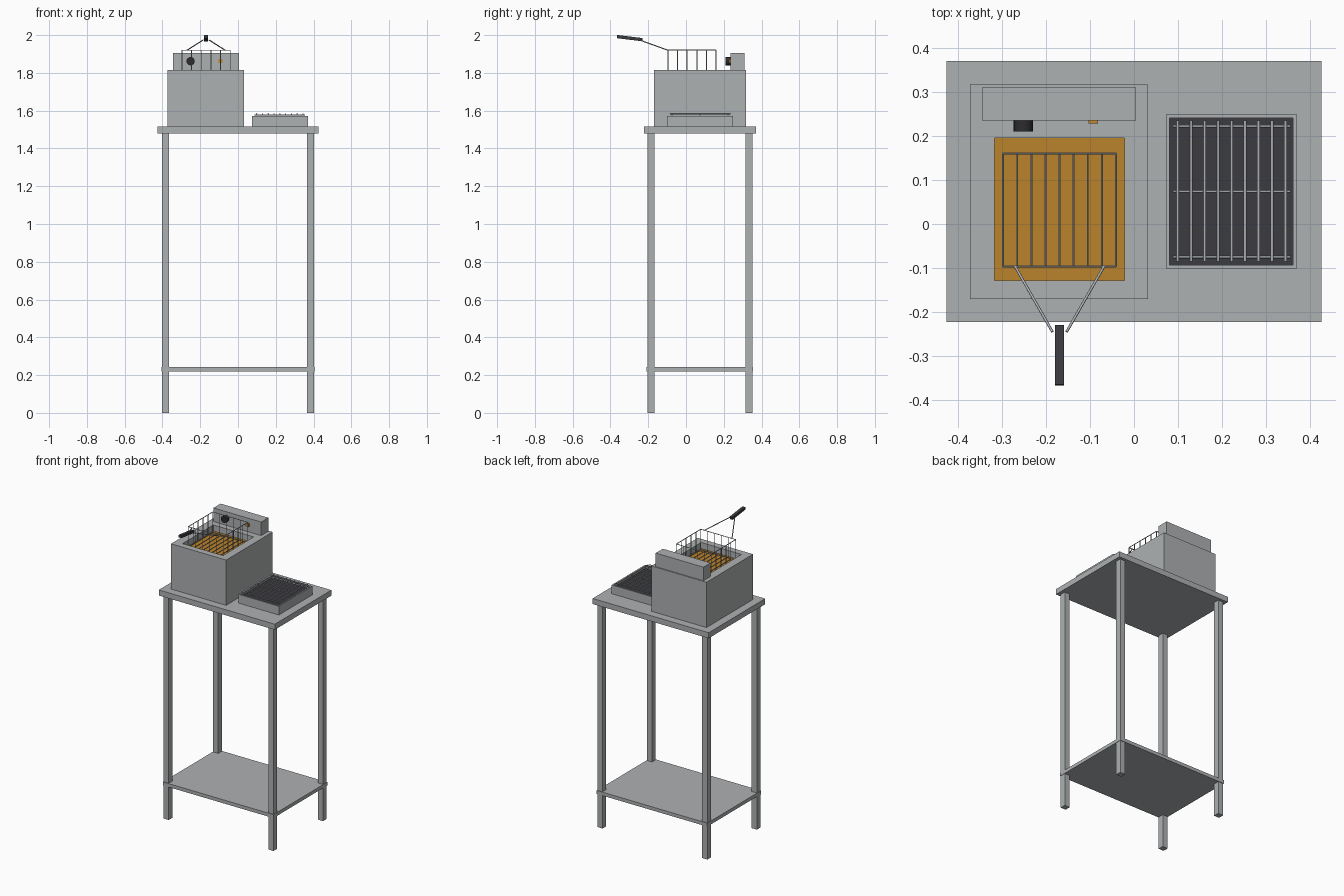
import bpy, bmesh
from math import radians
from mathutils import Vector

cube = bpy.data.objects.get("Cube")
if cube:
    bpy.data.objects.remove(cube, do_unlink=True)


def material(name, rgb):
    m = bpy.data.materials.new(name)
    m.use_nodes = True
    m.diffuse_color = (*rgb, 1)
    m.node_tree.nodes["Principled BSDF"].inputs["Base Color"].default_value = (*rgb, 1)
    return m


steel = material("steel", (0.42, 0.44, 0.45))
wire = material("wire", (0.42, 0.44, 0.46))
oil = material("frying oil", (0.50, 0.23, 0.025))
amber = material("amber lamp", (0.55, 0.25, 0.03))
charcoal = material("charcoal", (0.045, 0.044, 0.052))
black = material("black plastic", (0.025, 0.025, 0.028))


def finish(name, bm, *mats):
    bmesh.ops.recalc_face_normals(bm, faces=bm.faces)
    mesh = bpy.data.meshes.new(name)
    bm.to_mesh(mesh)
    bm.free()
    obj = bpy.data.objects.new(name, mesh)
    bpy.context.collection.objects.link(obj)
    for m in mats:
        mesh.materials.append(m)
    return obj


def box(name, x, y, z, mat):
    """Box from (low, high) pairs on each axis."""
    bm = bmesh.new()
    bmesh.ops.create_cube(bm, size=1)
    for v in bm.verts:
        v.co = [p[0] if c < 0 else p[1] for p, c in zip((x, y, z), v.co)]
    return finish(name, bm, mat)


def tray(name, outer, inner, bottom, top, floor, wall_mat, floor_mat):
    """Open-topped box with a coloured floor; outer and inner are (x0, x1, y0, y1)."""
    bm = bmesh.new()
    rings = []
    for (x0, x1, y0, y1), z in ((outer, bottom), (outer, top), (inner, top), (inner, floor)):
        rings.append([bm.verts.new((x, y, z)) for x, y in ((x0, y0), (x1, y0), (x1, y1), (x0, y1))])
    bm.faces.new(rings[0])
    for a, b in zip(rings, rings[1:]):
        for i in range(4):
            j = (i + 1) % 4
            bm.faces.new((a[i], a[j], b[j], b[i]))
    bm.faces.new(rings[-1]).material_index = 1
    return finish(name, bm, wall_mat, floor_mat)


def rods(name, segments, radius, mat, sides=8):
    """Straight round rods, one for each (start, end) pair."""
    bm = bmesh.new()
    for a, b in segments:
        a, b = Vector(a), Vector(b)
        d = b - a
        made = bmesh.ops.create_cone(bm, cap_ends=True, segments=sides, radius1=radius,
                                     radius2=radius, depth=d.length)["verts"]
        turn = d.to_track_quat("Z", "Y")
        for v in made:
            v.co = turn @ v.co + (a + b) / 2
    obj = finish(name, bm, mat)
    bpy.ops.object.select_all(action="DESELECT")
    bpy.context.view_layer.objects.active = obj
    obj.select_set(True)
    bpy.ops.object.shade_smooth_by_angle(angle=radians(50))
    return obj


def spread(a, b, n):
    return [a + (b - a) * i / (n - 1) for i in range(n)]


# Table
box("table_top", (-0.425, 0.425), (-0.222, 0.37), (1.478, 1.515), steel)
box("lower_shelf", (-0.405, 0.405), (-0.208, 0.356), (0.22, 0.243), steel)
for side, x in (("right", -0.384), ("left", 0.384)):
    for end, y in (("front", -0.185), ("back", 0.333)):
        box(f"{end}_{side}_leg", (x - 0.019, x + 0.019), (y - 0.019, y + 0.019), (0, 1.478), steel)

# Fryer with oil well
tray("fryer_body", (-0.372, 0.032, -0.17, 0.317), (-0.317, -0.021, -0.128, 0.195),
     1.515, 1.815, 1.775, steel, oil)
box("control_box", (-0.345, 0.005), (0.235, 0.31), (1.815, 1.905), steel)
rods("control_knob", [((-0.251, 0.235, 1.862), (-0.251, 0.21, 1.862))], 0.022, black, 24)
box("indicator_lamp", (-0.103, -0.082), (0.228, 0.235), (1.852, 1.873), amber)

# Wire basket: rims, side wires and floor wires
x0, x1, y0, y1, low, high = -0.297, -0.041, -0.096, 0.16, 1.785, 1.92
corners = [(x0, y0), (x1, y0), (x1, y1), (x0, y1)]
segments = []
for z in (low, high):
    for i in range(4):
        segments.append(((*corners[i - 1], z), (*corners[i], z)))
for x in spread(x0, x1, 6):
    segments += [((x, y, low), (x, y, high)) for y in (y0, y1)]
for y in spread(y0, y1, 6)[1:-1]:
    segments += [((x, y, low), (x, y, high)) for x in (x0, x1)]
segments += [((x, y0, low), (x, y1, low)) for x in spread(x0, x1, 9)[1:-1]]
rods("fry_basket", segments, 0.0025, wire, 6)

# Basket handle
mid = (x0 + x1) / 2
rods("handle_arms", [((mid + s * 0.101, y0, high), (mid + s * 0.016, -0.245, 1.974))
                     for s in (-1, 1)], 0.003, wire)
grip = box("handle_grip", (-0.01, 0.01), (-0.068, 0.068), (-0.0085, 0.0085), black)
grip.data.materials[0] = charcoal
grip.location = (mid, -0.298, 1.984)
grip.rotation_euler.x = radians(-7)

# Grill with bars
tray("grill_body", (0.073, 0.37, -0.101, 0.249), (0.081, 0.361, -0.093, 0.241),
     1.515, 1.573, 1.555, steel, charcoal)
rods("grill_bars", [((x, -0.085, 1.583), (x, 0.235, 1.583)) for x in spread(0.099, 0.344, 9)],
     0.0035, wire)
rods("grill_cross_bars", [((0.088, y, 1.577), (0.355, y, 1.577)) for y in (-0.075, 0.074, 0.222)],
     0.003, wire)
